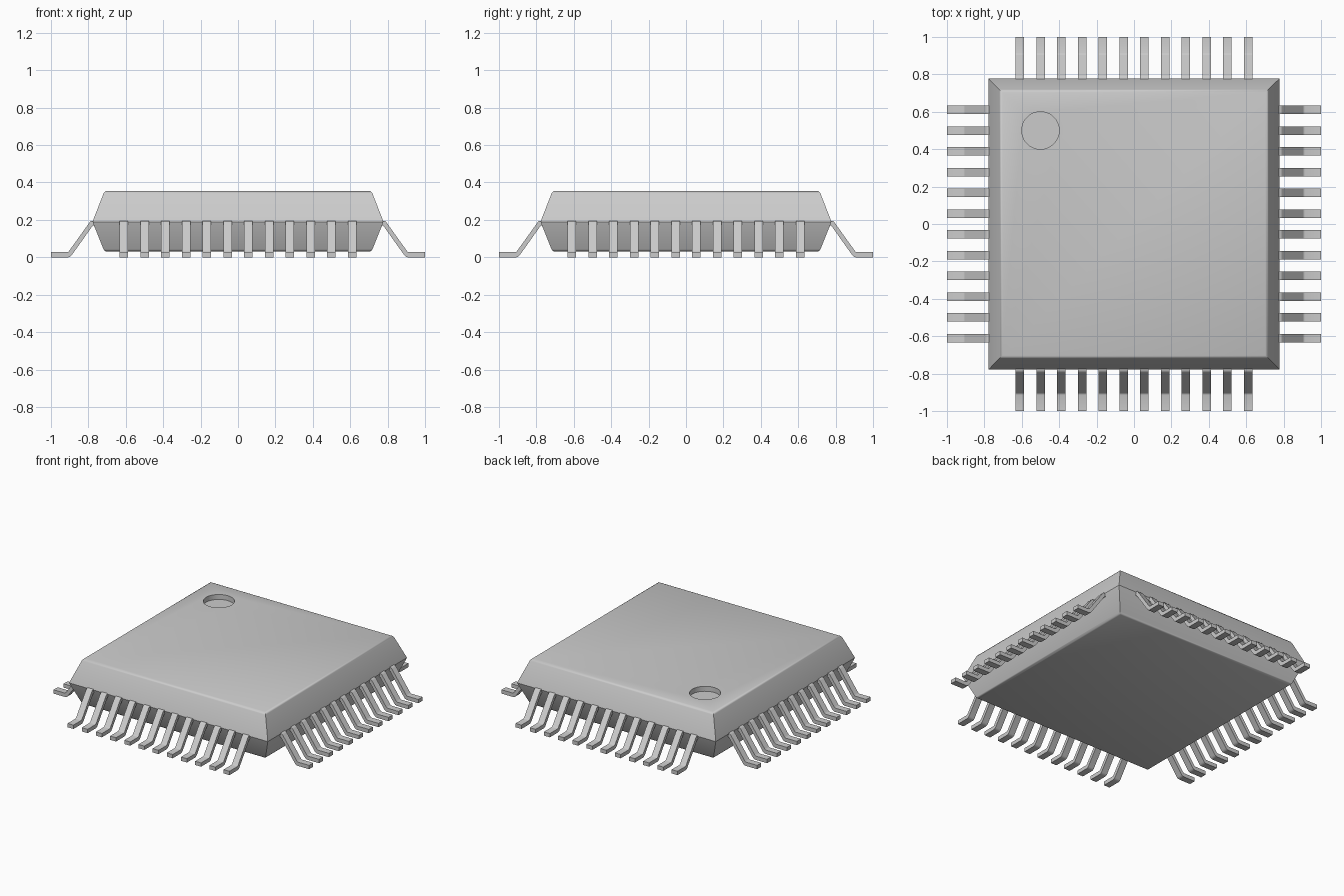
import bpy, bmesh, math
from mathutils import Matrix

if "Cube" in bpy.data.objects:
    bpy.data.objects.remove(bpy.data.objects["Cube"])

grey = bpy.data.materials.new("light grey")
grey.diffuse_color = (0.6, 0.6, 0.6, 1)
grey.use_nodes = True
grey.node_tree.nodes["Principled BSDF"].inputs["Base Color"].default_value = grey.diffuse_color


def finish(name, bm):
    bmesh.ops.recalc_face_normals(bm, faces=bm.faces)
    mesh = bpy.data.meshes.new(name)
    bm.to_mesh(mesh)
    bm.free()
    ob = bpy.data.objects.new(name, mesh)
    bpy.context.collection.objects.link(ob)
    mesh.materials.append(grey)
    return ob


def smooth(ob):
    bpy.ops.object.select_all(action='DESELECT')
    ob.select_set(True)
    bpy.context.view_layer.objects.active = ob
    bpy.ops.object.shade_smooth_by_angle(angle=math.radians(35))


# Package body: square rings stacked along a bevelled side profile
PROFILE = [(0.703, 0.03), (0.712, 0.034), (0.719, 0.043), (0.771, 0.172),
           (0.777, 0.190), (0.771, 0.208), (0.719, 0.341), (0.712, 0.351), (0.703, 0.355)]
bm = bmesh.new()
rings = [[bm.verts.new((sx * r, sy * r, z)) for sx, sy in ((-1, -1), (1, -1), (1, 1), (-1, 1))]
         for r, z in PROFILE]
for a, b in zip(rings, rings[1:]):
    for i in range(4):
        j = (i + 1) % 4
        bm.faces.new((a[i], a[j], b[j], b[i]))
bm.faces.new(rings[0])
bm.faces.new(rings[-1])
body = finish("package_body", bm)

# Round pin-one dimple cut into the top
bm = bmesh.new()
bmesh.ops.create_cone(bm, cap_ends=True, segments=48, radius1=0.1, radius2=0.1, depth=0.1,
                      matrix=Matrix.Translation((-0.5, 0.5, 0.37)))
cutter = finish("dimple_cutter", bm)
cutter.hide_render = True
cut = body.modifiers.new("dimple", 'BOOLEAN')
cut.operation = 'DIFFERENCE'
cut.solver = 'EXACT'
cut.object = cutter
bpy.context.view_layer.objects.active = body
bpy.ops.object.modifier_apply(modifier=cut.name)
bpy.data.objects.remove(cutter)
smooth(body)

# Gull-wing leads: side outline (distance from centre, height) extruded to width
OUTLINE = [(0.74, 0.195), (0.779, 0.195), (0.787, 0.193), (0.794, 0.186),
           (0.903, 0.034), (0.908, 0.029), (0.914, 0.027), (1.0, 0.027),
           (1.0, 0.0), (0.908, 0.0), (0.898, 0.003), (0.890, 0.010),
           (0.779, 0.166), (0.774, 0.169), (0.74, 0.169)]
WIDTH, PITCH, COUNT = 0.046, 0.111, 12


def lead_row(name, turn):
    bm = bmesh.new()
    for k in range(COUNT):
        x = (k - (COUNT - 1) / 2) * PITCH
        left = [bm.verts.new((x - WIDTH / 2, -d, z)) for d, z in OUTLINE]
        right = [bm.verts.new((x + WIDTH / 2, -d, z)) for d, z in OUTLINE]
        bm.faces.new(left)
        bm.faces.new(right[::-1])
        for i in range(len(left)):
            j = (i + 1) % len(left)
            bm.faces.new((left[i], right[i], right[j], left[j]))
    bm.transform(Matrix.Rotation(turn, 4, 'Z'))
    smooth(finish(name, bm))


for i, side in enumerate(("front", "right", "back", "left")):
    lead_row(side + "_leads", i * math.pi / 2)
